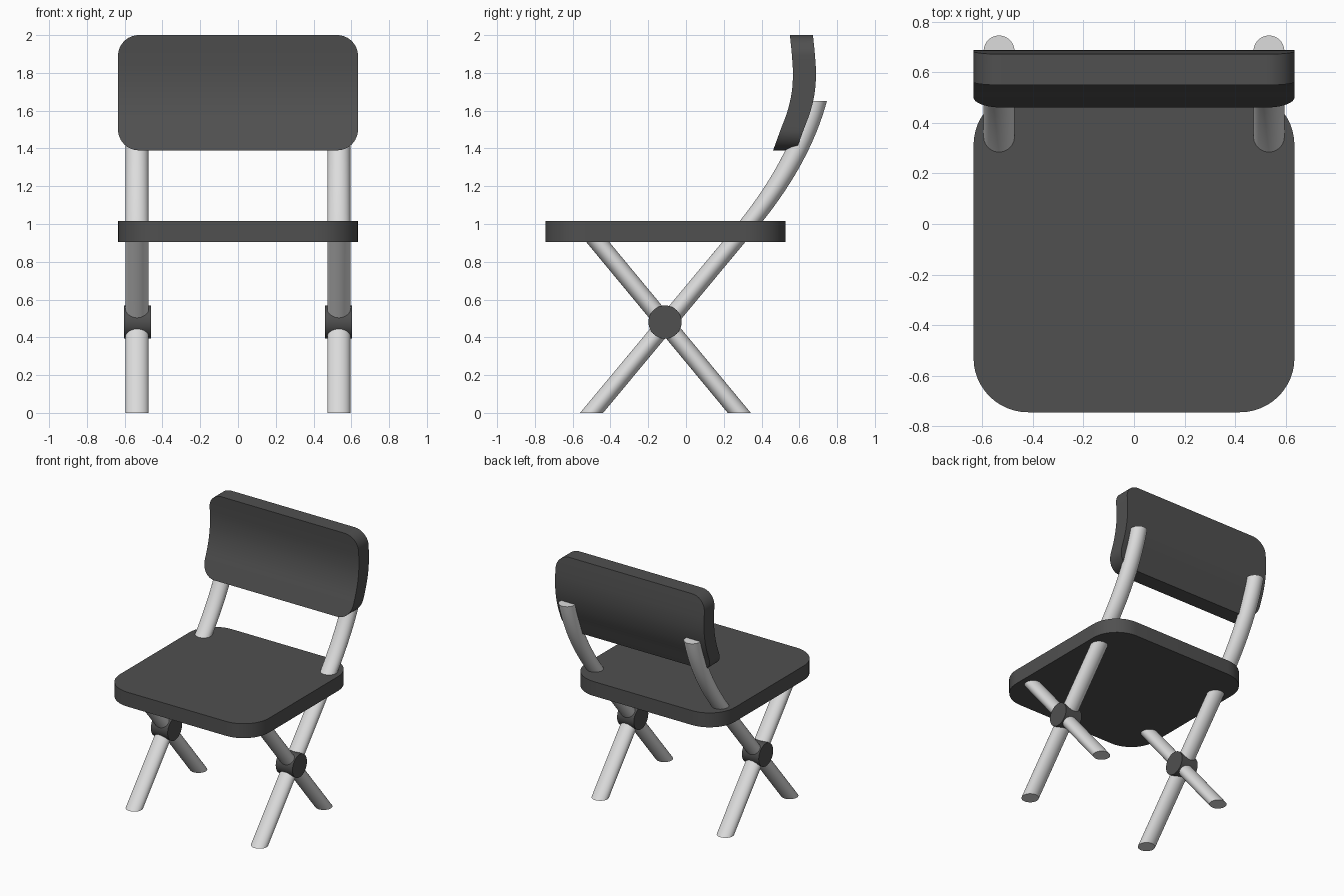
import bpy, bmesh, math

if "Cube" in bpy.data.objects:
    bpy.data.objects.remove(bpy.data.objects["Cube"])


def material(name, rgb):
    m = bpy.data.materials.new(name)
    m.diffuse_color = (*rgb, 1)
    m.use_nodes = True
    m.node_tree.nodes["Principled BSDF"].inputs["Base Color"].default_value = m.diffuse_color
    return m


DARK = material("dark grey", (0.08, 0.08, 0.08))
PALE = material("pale metal", (0.72, 0.72, 0.72))


def loft(name, rings, mat):
    """Skin closed rings of points, cap both ends."""
    bm = bmesh.new()
    vr = [[bm.verts.new(p) for p in r] for r in rings]
    n = len(vr[0])
    for a, b in zip(vr, vr[1:]):
        for i in range(n):
            j = (i + 1) % n
            bm.faces.new((a[i], a[j], b[j], b[i]))
    bm.faces.new(vr[0][::-1])
    bm.faces.new(vr[-1])
    bmesh.ops.recalc_face_normals(bm, faces=bm.faces)
    me = bpy.data.meshes.new(name)
    bm.to_mesh(me)
    bm.free()
    me.materials.append(mat)
    ob = bpy.data.objects.new(name, me)
    bpy.context.collection.objects.link(ob)
    bpy.ops.object.select_all(action='DESELECT')
    bpy.context.view_layer.objects.active = ob
    ob.select_set(True)
    bpy.ops.object.shade_smooth_by_angle(angle=math.radians(35))
    return ob


def circle(n, r):
    return [(r * math.cos(2 * math.pi * i / n), r * math.sin(2 * math.pi * i / n))
            for i in range(n)]


def tube(name, x, path):
    """Slanted tube with level circular sections; path holds (y, z)."""
    loft(name, [[(x + a, y + b, z) for a, b in circle(40, 0.061)] for y, z in path], PALE)


# Seat: rounded slab
HALF, Y0, Y1, R = 0.635, -0.745, 0.527, 0.215
outline = []
for k, (cx, cy) in enumerate([(HALF - R, Y1 - R), (-HALF + R, Y1 - R),
                              (-HALF + R, Y0 + R), (HALF - R, Y0 + R)]):
    for i in range(13):
        t = math.pi / 2 * (k + i / 12)
        outline.append((cx + R * math.cos(t), cy + R * math.sin(t)))
loft("seat", [[(x, y, z) for x, y in outline] for z in (0.905, 1.016)], DARK)

# Backrest: curved profile with rounded corners
PROFILE = [(1.28, 0.42), (1.39, 0.461), (1.5, 0.501), (1.6, 0.538), (1.7, 0.56),
           (1.8, 0.566), (1.9, 0.56), (2.0, 0.55), (2.1, 0.54)]


def front_y(z):
    i = min(max(int(sum(p[0] <= z for p in PROFILE)) - 1, 1), len(PROFILE) - 3)
    (z1, b), (z2, c) = PROFILE[i], PROFILE[i + 1]
    a, d = PROFILE[i - 1][1], PROFILE[i + 2][1]
    t = (z - z1) / (z2 - z1)
    return b + 0.5 * t * (c - a + t * (2*a - 5*b + 4*c - d + t * (3*(b - c) + d - a)))


ZB, ZT, RB = 1.39, 2.0, 0.11
arc = [(RB * (1 - math.cos(math.pi / 2 * i / 12)), RB * (1 - math.sin(math.pi / 2 * i / 12)))
       for i in range(13)]
rows = [(ZB + h, HALF - inset) for h, inset in arc]
rows += [(ZB + RB + (ZT - ZB - 2 * RB) * i / 14, HALF) for i in range(1, 14)]
rows += [(ZT - h, HALF - inset) for h, inset in reversed(arc)]
loft("backrest", [[(-w, front_y(z), z), (w, front_y(z), z),
                   (w, front_y(z) + 0.122, z), (-w, front_y(z) + 0.122, z)]
                  for z, w in rows], DARK)

# Legs, back posts and pivots on each side
long_path = [(-0.5, 0), (0.345, 1.015)]
for i in range(1, 17):
    t = i / 16
    long_path.append((0.345 + 0.635 * (0.80 * t - 0.265 * t * t), 1.015 + 0.635 * t))
for side, s in (("left", -1), ("right", 1)):
    tube(f"long_leg_and_back_post_{side}", s * 0.534, long_path)
    tube(f"short_leg_{side}", s * 0.534, [(0.282, 0), (-0.48, 0.92)])
    loft(f"pivot_{side}", [[(s * x, -0.111 + a, 0.481 + b) for a, b in circle(40, 0.088)]
                           for x in (0.461, 0.604)], DARK)
